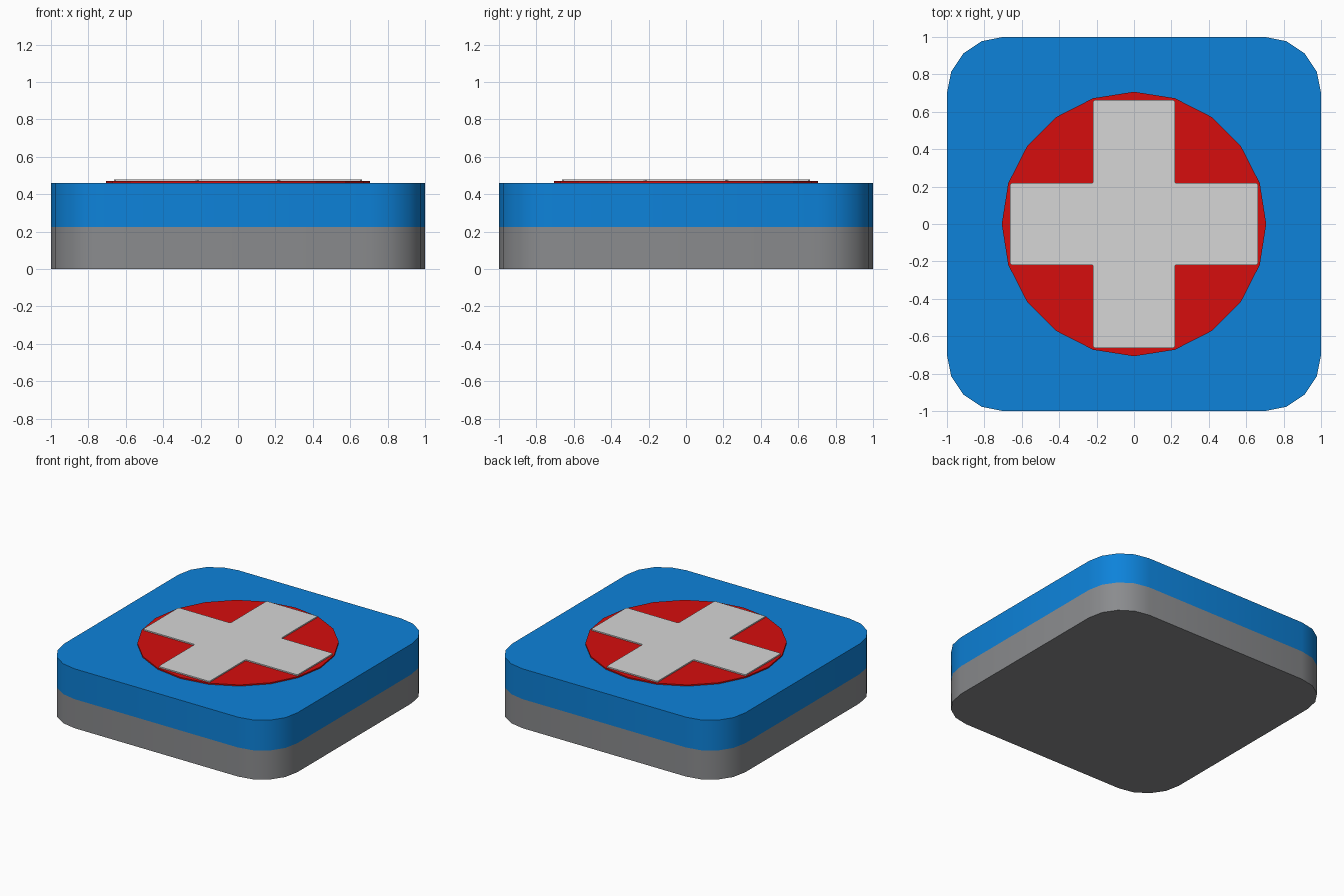
import bpy, bmesh, math

if "Cube" in bpy.data.objects:
    bpy.data.objects.remove(bpy.data.objects["Cube"])


def material(name, rgb):
    m = bpy.data.materials.new(name)
    m.diffuse_color = (*rgb, 1.0)
    m.use_nodes = True
    m.node_tree.nodes["Principled BSDF"].inputs["Base Color"].default_value = m.diffuse_color
    return m


BLUE = material("blue", (0.004, 0.225, 0.70))
GREY = material("grey", (0.255, 0.26, 0.27))
RED = material("red", (0.67, 0.004, 0.004))
WHITE = material("off_white", (0.67, 0.67, 0.67))


def prism(name, outline, levels, mats, corner=0.0, smooth=False):
    """Stack an outline through the given heights; one material per band."""
    bm = bmesh.new()
    rings = [[bm.verts.new((x, y, z)) for x, y in outline] for z in levels]
    n = len(outline)
    for band, (a, b) in enumerate(zip(rings, rings[1:])):
        for i in range(n):
            j = (i + 1) % n
            bm.faces.new((a[i], a[j], b[j], b[i])).material_index = band
    bm.faces.new(rings[0][::-1]).material_index = 0
    bm.faces.new(rings[-1]).material_index = len(mats) - 1
    if corner:
        upright = [e for e in bm.edges
                   if abs(e.verts[0].co.z - e.verts[1].co.z) > 1e-4]
        bmesh.ops.bevel(bm, geom=upright, offset=corner, segments=1,
                        affect='EDGES')
    bmesh.ops.recalc_face_normals(bm, faces=bm.faces)
    mesh = bpy.data.meshes.new(name)
    bm.to_mesh(mesh)
    bm.free()
    for m in mats:
        mesh.materials.append(m)
    obj = bpy.data.objects.new(name, mesh)
    bpy.context.collection.objects.link(obj)
    if smooth:
        bpy.ops.object.select_all(action='DESELECT')
        obj.select_set(True)
        bpy.context.view_layer.objects.active = obj
        bpy.ops.object.shade_smooth_by_angle(angle=math.radians(35))
    return obj


# Rounded square body: grey lower half, blue upper half
R = 0.3
square = []
for k, (sx, sy) in enumerate([(1, 1), (-1, 1), (-1, -1), (1, -1)]):
    for s in range(5):
        a = math.radians(90 * k + 22.5 * s)
        square.append((sx * (1 - R) + R * math.cos(a),
                       sy * (1 - R) + R * math.sin(a)))
prism("body", square, (0, 0.225, 0.46), (GREY, BLUE), smooth=True)

# Thin 20-sided red disc
disc = [(0.707 * math.cos(math.tau * i / 20), 0.707 * math.sin(math.tau * i / 20))
        for i in range(20)]
prism("disc", disc, (0.46, 0.4695), (RED,))

# Raised cross plate, one arm turned four times
W, L = 0.218, 0.662
cross = []
for k in range(4):
    c, s = round(math.cos(k * math.pi / 2)), round(math.sin(k * math.pi / 2))
    for x, y in ((L, -W), (L, W), (W, W)):
        cross.append((c * x - s * y, s * x + c * y))
prism("cross_plate", cross, (0.4695, 0.479), (WHITE,), corner=0.006)
